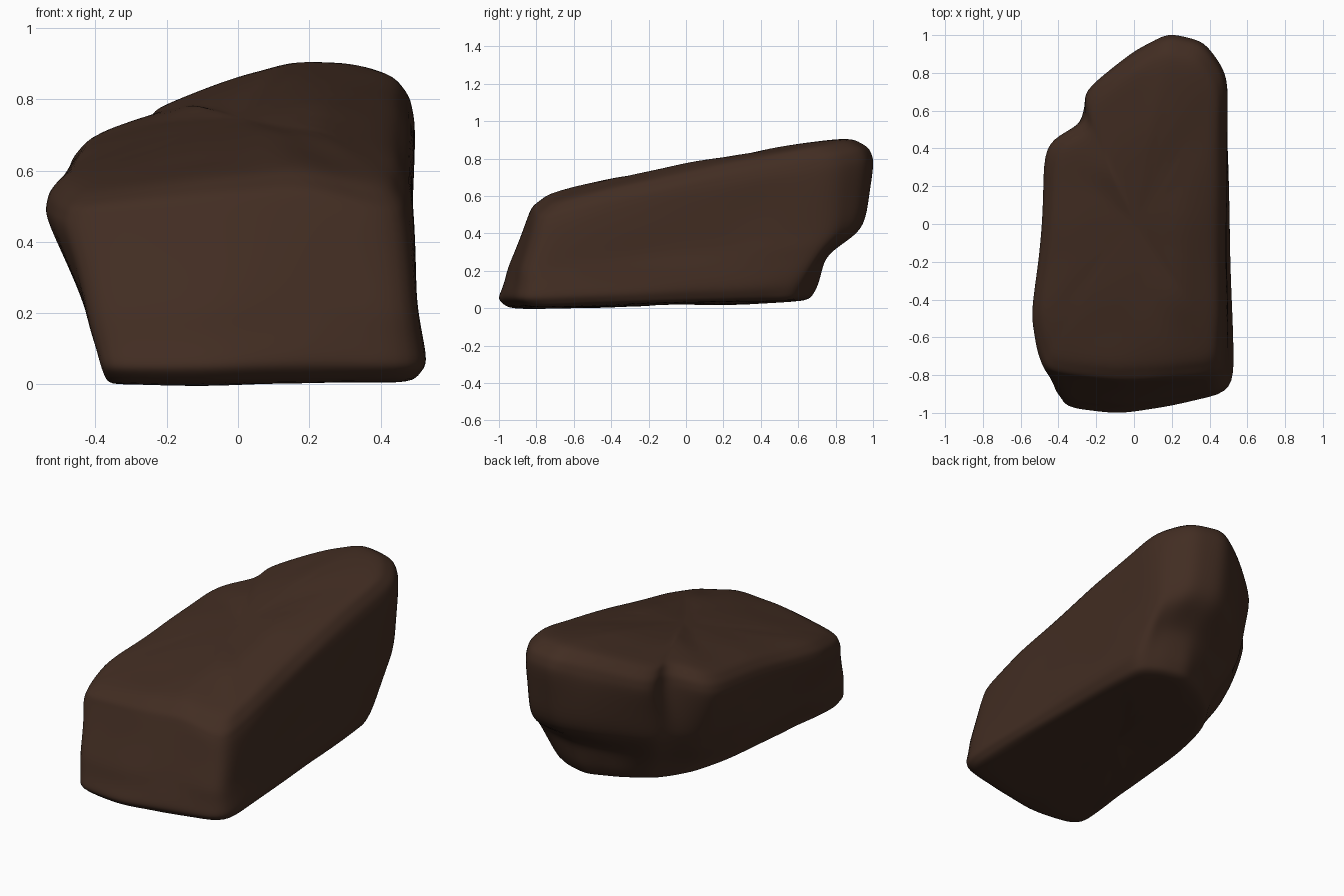
import bpy
import bmesh
import math
from mathutils import Vector, noise

default_cube = bpy.data.objects.get("Cube")
if default_cube:
    bpy.data.objects.remove(default_cube, do_unlink=True)

# One dark brown stone colour
stone = bpy.data.materials.new("dark brown stone")
stone.use_nodes = True
colour = (0.054, 0.026, 0.016, 1)
stone.diffuse_color = colour
shader = stone.node_tree.nodes["Principled BSDF"]
shader.inputs["Base Color"].default_value = colour
shader.inputs["Roughness"].default_value = 0.9

# Plan outlines of the boulder, counter-clockwise from the front left corner
FOOT = [(-.4, -.98), (-.08, -1.02), (.2, -.97), (.53, -.89), (.53, -.5), (.51, 0),
        (.49, .4), (.47, .6), (.35, .68), (.2, .71), (.02, .64), (-.13, .53),
        (-.19, .42), (-.27, .29), (-.33, 0), (-.36, -.47), (-.38, -.7)]
WAIST = [(-.43, -.91), (-.08, -.95), (.2, -.91), (.5, -.87), (.5, -.5), (.49, 0),
         (.49, .4), (.49, .79), (.37, .93), (.18, .97), (0, .88), (-.24, .65),
         (-.29, .52), (-.41, .35), (-.42, 0), (-.44, -.47), (-.44, -.67)]
SHOULDER = [(-.47, -.8), (-.08, -.845), (.2, -.835), (.48, -.81), (.49, -.5), (.49, 0),
            (.49, .4), (.5, .78), (.37, .97), (.18, 1.02), (0, .92), (-.27, .71),
            (-.26, .55), (-.48, .42), (-.49, 0), (-.545, -.47), (-.525, -.67)]


def underside(x, y):
    return .02 + .025 * y + .01 * x


def crown(x, y):
    """Top surface: rises to the back, falls away from a low ridge."""
    height = .74 + .19 * y + .04 * (1 - y * y)
    height -= (.22 + .12 * y) * max(0, .12 - x) + .06 * max(0, x - .2)
    height -= .35 * (1 - y) * max(0, x - .36)
    hump = math.exp(-((x + .02) ** 2 + (y - .22) ** 2) / .03)
    return height + .03 * hump


def undercut(low, high):
    """Blend two outlines, keeping the back foot tucked in below the overhang."""
    blended = []
    for a, b in zip(low, high):
        weight = .2 if a[1] > .6 and a[0] < .4 else .6
        blended.append(Vector(a).lerp(Vector(b), weight))
    return blended


def add_ring(bm, outline, inset, level):
    ring = []
    for px, py in outline:
        x, y = px * inset, py * inset
        low = underside(x, y)
        ring.append(bm.verts.new((x, y, low + (crown(x, y) - low) * level)))
    return ring


def bridge(bm, lower, upper):
    for i in range(len(lower)):
        j = (i + 1) % len(lower)
        bm.faces.new((lower[i], lower[j], upper[j], upper[i]))


# Stack the rings from the underside up and over the crown
bm = bmesh.new()
layers = [(FOOT, .5, 0), (FOOT, .93, 0), (FOOT, 1, .1),
          (undercut(FOOT, WAIST), 1, .28), (WAIST, 1, .44),
          (SHOULDER, 1, .83), (SHOULDER, .975, .93),
          (SHOULDER, .88, 1), (SHOULDER, .5, 1)]
rings = [add_ring(bm, *layer) for layer in layers]
for lower, upper in zip(rings, rings[1:]):
    bridge(bm, lower, upper)

# Close both ends with fans
caps = [bm.faces.new(reversed(rings[0])), bm.faces.new(rings[-1])]
bmesh.ops.poke(bm, faces=caps)

# Uneven, weathered surface
bmesh.ops.subdivide_edges(bm, edges=bm.edges[:], cuts=1, use_grid_fill=True)
bmesh.ops.recalc_face_normals(bm, faces=bm.faces[:])
bm.normal_update()
for v in bm.verts:
    lump = noise.noise(v.co * 3.5) * .012 + noise.noise(v.co * 8) * .01
    v.co += v.normal * lump
for face in bm.faces:
    face.smooth = True

mesh = bpy.data.meshes.new("boulder")
bm.to_mesh(mesh)
bm.free()
mesh.materials.append(stone)
boulder = bpy.data.objects.new("boulder", mesh)
bpy.context.collection.objects.link(boulder)

# Round off the worn edges
rounding = boulder.modifiers.new("worn edges", "SUBSURF")
rounding.levels = rounding.render_levels = 2
